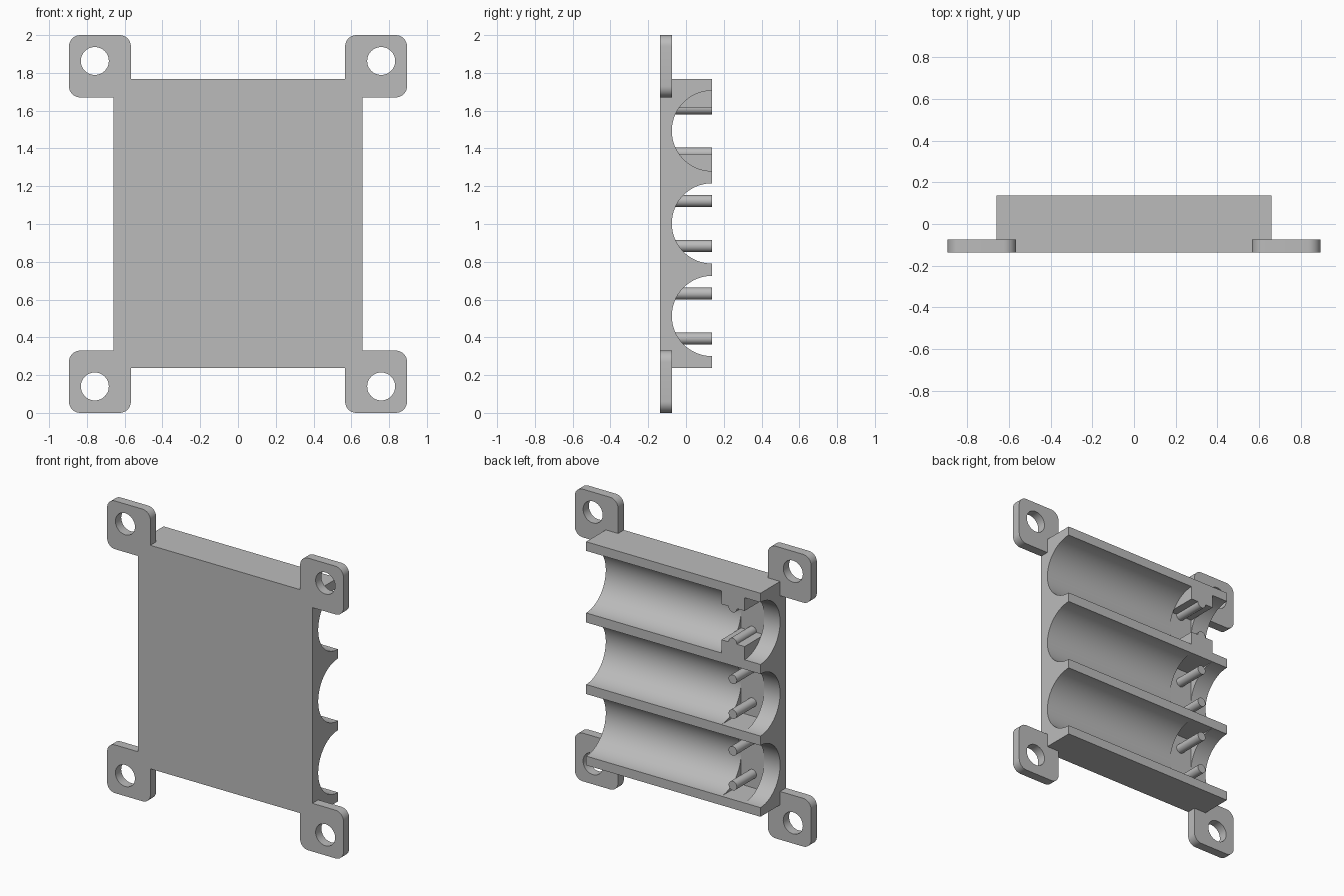
import bpy
import math
from mathutils import Vector

if "Cube" in bpy.data.objects:
    bpy.data.objects.remove(bpy.data.objects["Cube"], do_unlink=True)

grey = bpy.data.materials.new("plain grey")
grey.use_nodes = True
grey.diffuse_color = (0.5, 0.5, 0.5, 1)
grey.node_tree.nodes["Principled BSDF"].inputs["Base Color"].default_value = (0.5, 0.5, 0.5, 1)

HALF_X, BACK = 0.66, 0.1375
FLOOR = -0.075
RADIUS = BACK - FLOOR
TROUGHS = (0.513, 1.003, 1.493)
POCKET = (-0.54, -0.365)
PIN_X, PIN_OFFSET, PIN_RADIUS = -0.45, 0.119, 0.031


def finish(obj, name):
    obj.name = name
    obj.data.materials.clear()
    obj.data.materials.append(grey)
    return obj


def box(name, low, high):
    low, high = Vector(low), Vector(high)
    bpy.ops.mesh.primitive_cube_add(size=1, location=(low + high) / 2)
    obj = bpy.context.object
    obj.scale = high - low
    bpy.ops.object.transform_apply(location=False, rotation=False, scale=True)
    return finish(obj, name)


def rod(name, start, end, radius, sides):
    start, end = Vector(start), Vector(end)
    axis = end - start
    bpy.ops.mesh.primitive_cylinder_add(
        vertices=sides, radius=radius, depth=axis.length, location=(start + end) / 2,
        rotation=axis.to_track_quat('Z', 'Y').to_euler())
    bpy.ops.object.transform_apply(location=False, rotation=True, scale=False)
    return finish(bpy.context.object, name)


def apply(obj, mod):
    bpy.context.view_layer.objects.active = obj
    bpy.ops.object.modifier_apply(modifier=mod.name)


def combine(obj, other, operation):
    mod = obj.modifiers.new("combine", 'BOOLEAN')
    mod.operation = operation
    mod.solver = 'EXACT'
    mod.object = other
    apply(obj, mod)
    bpy.data.objects.remove(other, do_unlink=True)


def smooth(obj):
    bpy.ops.object.select_all(action='DESELECT')
    obj.select_set(True)
    bpy.context.view_layer.objects.active = obj
    bpy.ops.object.shade_smooth_by_angle(angle=math.radians(30))


# Body with round troughs and a flat-floored pocket across each one
body = box("body", (-HALF_X, -BACK, 0.238), (HALF_X, BACK, 1.768))
for z in TROUGHS:
    combine(body, rod("trough_cutter", (-1, BACK, z), (1, BACK, z), RADIUS, 96), 'DIFFERENCE')
    half = RADIUS + 0.0005
    combine(body, box("pocket_cutter", (POCKET[0], FLOOR - 0.0005, z - half),
                      (POCKET[1], BACK + 0.1, z + half)), 'DIFFERENCE')

# Mounting tabs with rounded corners and screw holes
for side in (-1, 1):
    for bottom, hole_z in ((0, 0.14), (1.67, 1.863)):
        x1, x2 = sorted((side * 0.567, side * 0.895))
        tab = box("mounting_tab", (x1, -BACK, bottom), (x2, FLOOR, bottom + 0.33))
        # Weight only the edges that run front to back
        weights = tab.data.attributes.new("bevel_weight_edge", 'FLOAT', 'EDGE')
        for edge in tab.data.edges:
            a, b = (tab.data.vertices[i].co for i in edge.vertices)
            weights.data[edge.index].value = float(abs(a.y - b.y) > 0.01)
        bevel = tab.modifiers.new("round", 'BEVEL')
        bevel.limit_method = 'WEIGHT'
        bevel.width = 0.06
        bevel.segments = 8
        apply(tab, bevel)
        hole = rod("hole_cutter", (side * 0.758, -1, hole_z), (side * 0.758, 1, hole_z), 0.074, 48)
        combine(tab, hole, 'DIFFERENCE')
        combine(body, tab, 'UNION')
smooth(body)

# Pins in each pocket, with supporting blocks in the top trough
for z in TROUGHS:
    for side in (-1, 1):
        pin_z = z + side * PIN_OFFSET
        pin = rod("pin", (PIN_X, FLOOR - 0.02, pin_z), (PIN_X, BACK, pin_z), PIN_RADIUS, 32)
        if z == TROUGHS[-1]:
            z1, z2 = sorted((z + side * 0.122, z + side * (RADIUS + 0.01)))
            block = box("pin_block", (POCKET[0], FLOOR - 0.02, z1), (POCKET[1], BACK, z2))
            combine(block, pin, 'UNION')
            pin = block
        smooth(pin)
